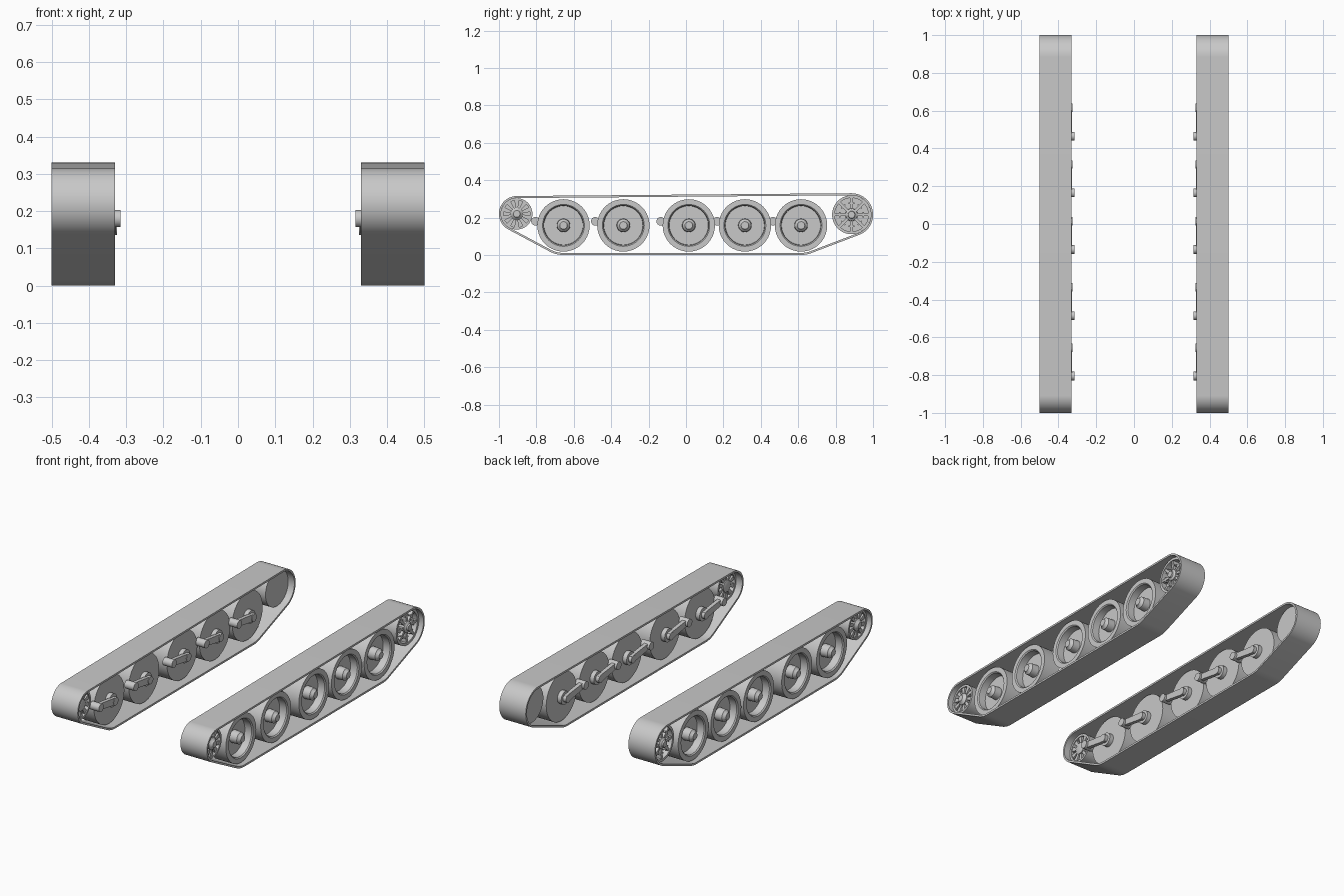
import bpy, bmesh, math
from mathutils import Matrix, Vector

if "Cube" in bpy.data.objects:
    bpy.data.objects.remove(bpy.data.objects["Cube"])

grey = bpy.data.materials.new("track grey")
grey.diffuse_color = (0.58, 0.58, 0.58, 1)
grey.use_nodes = True
grey.node_tree.nodes["Principled BSDF"].inputs["Base Color"].default_value = grey.diffuse_color


def finish(name, bm):
    """Turn a bmesh into an object mirrored to the other side."""
    bmesh.ops.remove_doubles(bm, verts=bm.verts, dist=1e-5)
    bmesh.ops.recalc_face_normals(bm, faces=bm.faces)
    me = bpy.data.meshes.new(name)
    bm.to_mesh(me)
    bm.free()
    me.materials.append(grey)
    ob = bpy.data.objects.new(name, me)
    bpy.context.collection.objects.link(ob)
    ob.modifiers.new("other side", 'MIRROR').use_axis[0] = True
    return ob


def lathe(bm, y, z, profile, n=40):
    """Spin (x, radius) points around an axis parallel to x."""
    rings = []
    for x, r in profile:
        rings.append([bm.verts.new((x, y + r * math.cos(2 * math.pi * i / n),
                                    z + r * math.sin(2 * math.pi * i / n)))
                      for i in range(n)] if r > 0 else [bm.verts.new((x, y, z))])
    for a, b in zip(rings, rings[1:]):
        for i in range(n):
            j = (i + 1) % n
            if len(a) == 1:
                bm.faces.new((a[0], b[i], b[j]))
            elif len(b) == 1:
                bm.faces.new((a[i], a[j], b[0]))
            else:
                bm.faces.new((a[i], a[j], b[j], b[i]))


def bar(bm, x0, x1, y, z, angle, r0, r1, w0, w1):
    """Tapered bar from radius r0 to r1, pointing along angle in the side plane."""
    rot = Matrix.Translation((0, y, z)) @ Matrix.Rotation(angle, 4, 'X')
    ends = [[bm.verts.new(rot @ Vector((x, r, s * w / 2)))
             for x, s in ((x0, -1), (x1, -1), (x1, 1), (x0, 1))]
            for r, w in ((r0, w0), (r1, w1))]
    for e in ends:
        bm.faces.new(e)
    for i in range(4):
        j = (i + 1) % 4
        bm.faces.new((ends[0][i], ends[0][j], ends[1][j], ends[1][i]))


IDLER = (-0.905, 0.22)
SPROCKET = (0.885, 0.215)
WHEELS = (-0.655, -0.335, 0.015, 0.315, 0.615)
WZ = 0.158

# Track belt: taut band wrapped around the end wheels and road wheels
circles = [(*IDLER, 0.095), (*SPROCKET, 0.115),
           (WHEELS[0], WZ, 0.158), (WHEELS[-1], WZ, 0.158)]
bm = bmesh.new()
loops = []
N = 120
for i in range(N):
    a = 2 * math.pi * i / N
    c, s = math.cos(a), math.sin(a)
    y, z, r = max(circles, key=lambda k: k[0] * c + k[1] * s + k[2])
    loops.append([bm.verts.new((x, y + q * c, z + q * s))
                  for x, q in ((0.33, r), (0.5, r), (0.5, r - 0.011), (0.33, r - 0.011))])
for i in range(N):
    a, b = loops[i], loops[(i + 1) % N]
    for k in range(4):
        m = (k + 1) % 4
        bm.faces.new((a[k], a[m], b[m], b[k]))
finish("track_belt", bm)

# Road wheels: closed inner disc, deep outer dish and protruding hub
for n, y in enumerate(WHEELS, 1):
    bm = bmesh.new()
    lathe(bm, y, WZ, [(0.37, 0), (0.37, 0.14), (0.478, 0.14), (0.478, 0.112),
                      (0.472, 0.106), (0.43, 0.104), (0.43, 0.036), (0.474, 0.034),
                      (0.482, 0.024), (0.49, 0.02), (0.49, 0)])
    finish(f"road_wheel_{n}", bm)

    # Suspension arm: axle boss, sloping lever and pivot pin
    bm = bmesh.new()
    lathe(bm, y, WZ, [(0.372, 0), (0.372, 0.038), (0.345, 0.038), (0.345, 0.022),
                      (0.325, 0.022), (0.325, 0)], 24)
    py, pz = y - 0.15, 0.18
    lathe(bm, py, pz, [(0.375, 0), (0.375, 0.023), (0.315, 0.023), (0.315, 0)], 24)
    slope = math.atan2(pz - WZ, py - y)
    bar(bm, 0.328, 0.35, y, WZ, slope, -0.01, math.hypot(py - y, pz - WZ), 0.042, 0.034)
    finish(f"suspension_arm_{n}", bm)

# Front idler: open ring with ten spokes on both sides of a thin web
bm = bmesh.new()
lathe(bm, *IDLER, [(0.37, 0.084), (0.47, 0.084), (0.47, 0.072), (0.37, 0.072), (0.37, 0.084)])
lathe(bm, *IDLER, [(0.415, 0), (0.415, 0.076), (0.425, 0.076), (0.425, 0)])
lathe(bm, *IDLER, [(0.365, 0), (0.365, 0.02), (0.37, 0.034), (0.47, 0.034),
                   (0.478, 0.022), (0.485, 0.018), (0.485, 0)], 24)
for i in range(10):
    bar(bm, 0.375, 0.465, *IDLER, math.pi * (2 * i + 1) / 10, 0.025, 0.076, 0.011, 0.026)
finish("front_idler", bm)

# Rear sprocket: closed inside, dished outside with eight ribs
bm = bmesh.new()
lathe(bm, *SPROCKET, [(0.37, 0), (0.37, 0.104), (0.47, 0.104), (0.47, 0.09),
                      (0.43, 0.09), (0.43, 0.034), (0.47, 0.032), (0.478, 0.02),
                      (0.486, 0.018), (0.486, 0)])
for i in range(8):
    a = math.pi * i / 4
    bar(bm, 0.425, 0.465, *SPROCKET, a, 0.025, 0.094, 0.014, 0.014)
    bar(bm, 0.425, 0.465, *SPROCKET, a, 0.058, 0.066, 0.03, 0.03)
finish("rear_sprocket", bm)

# Smooth curved surfaces, keep edges crisp
bpy.ops.object.select_all(action='SELECT')
bpy.context.view_layer.objects.active = bpy.context.selected_objects[0]
bpy.ops.object.shade_smooth_by_angle(angle=math.radians(30))
